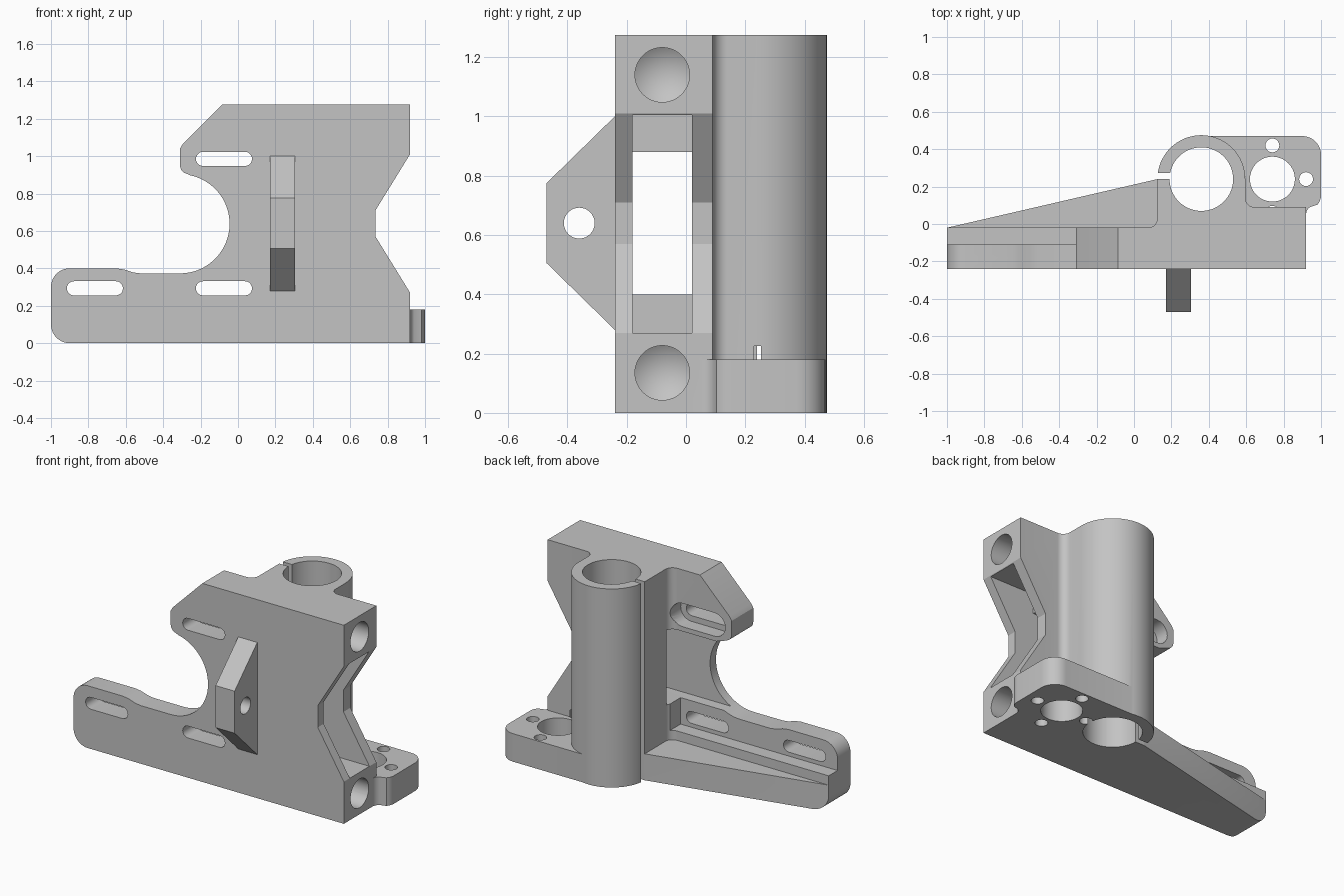
import bpy, bmesh, math

if "Cube" in bpy.data.objects:
    bpy.data.objects.remove(bpy.data.objects["Cube"])

H = 1.275  # overall height


def arc(cx, cy, r, a0, a1, n=10):
    """Points along an arc, angles in degrees."""
    return [(cx + r * math.cos(math.radians(a0 + (a1 - a0) * i / n)),
             cy + r * math.sin(math.radians(a0 + (a1 - a0) * i / n))) for i in range(n + 1)]


def circle(cx, cy, r, n=64):
    return arc(cx, cy, r, 0, 360 - 360 / n, n - 1)


def stadium(x0, x1, z, r):
    return arc(x1 - r, z, r, -90, 90) + arc(x0 + r, z, r, 90, 270)


def rect(a0, a1, b0, b1):
    return [(a0, b0), (a1, b0), (a1, b1), (a0, b1)]


def prism(name, pts, axis, lo, hi, tip=None):
    """Extrude an outline along an axis; tip gives the low end a conical point."""
    def place(p, d):
        return {'x': (d, p[0], p[1]), 'y': (p[0], d, p[1]), 'z': (p[0], p[1], d)}[axis]
    bm = bmesh.new()
    a = [bm.verts.new(place(p, lo)) for p in pts]
    b = [bm.verts.new(place(p, hi)) for p in pts]
    n = len(pts)
    for i in range(n):
        j = (i + 1) % n
        bm.faces.new((a[i], a[j], b[j], b[i]))
    bm.faces.new(b)
    if tip is None:
        bm.faces.new(a)
    else:
        mid = (sum(p[0] for p in pts) / n, sum(p[1] for p in pts) / n)
        t = bm.verts.new(place(mid, tip))
        for i in range(n):
            bm.faces.new((a[i], a[(i + 1) % n], t))
    bmesh.ops.recalc_face_normals(bm, faces=bm.faces[:])
    me = bpy.data.meshes.new(name)
    bm.to_mesh(me)
    bm.free()
    ob = bpy.data.objects.new(name, me)
    bpy.context.collection.objects.link(ob)
    return ob


def combine(base, other, op):
    """Apply a boolean and remove the helper."""
    m = base.modifiers.new(op, 'BOOLEAN')
    m.operation, m.solver, m.object = op, 'EXACT', other
    bpy.context.view_layer.objects.active = base
    bpy.ops.object.modifier_apply(modifier=m.name)
    bpy.data.objects.remove(other, do_unlink=True)


# Front plate with long lower arm, round bite and upper tab
notch = [(.92, 0), (.92, .27), (.735, .57), (.735, .71), (.92, 1.01), (.92, H)]
outline = ([(-1, 0)] + notch + [(-.085, H), (-.295, 1.065), (-.31, 1.04)]
           + arc(-.265, .95, .045, 180, 255, 5)
           + arc(-.31, .638, .265, 78, -90, 32)
           + [(-.52, .373), (-.56, .378), (-.61, .394), (-.65, .4)]
           + arc(-.9, .3, .1, 90, 180))
bracket = prism("bracket", outline, 'y', -.24, -.02)

# Thick right half, clamp block with fillets, clamp tube
plan = (arc(.075, .03, .05, -90, 0) + [(.125, .24), (.595, .24)]
        + arc(.645, .14, .05, 180, 270) + [(.645, -.1), (.075, -.1)])
combine(bracket, prism("body", [(.2, 0)] + notch + [(.2, H)], 'y', -.24, .09), 'UNION')
combine(bracket, prism("clamp_block", plan, 'z', 0, H), 'UNION')
combine(bracket, prism("clamp_tube", circle(.36, .24, .235), 'z', 0, H), 'UNION')

# Base flange and wedge-shaped gusset
flange = ([(.36, 0), (.92, 0), (.92, .05)] + arc(.97, .05, .05, 170, 125, 4)
          + arc(.92, .155, .08, -40, 0, 4) + arc(.9, .37, .1, 0, 90) + [(.36, .475)])
flange = [(x, min(y, .47)) for x, y in flange]
combine(bracket, prism("flange", flange, 'z', 0, .18), 'UNION')
gusset = [(-1, -.05), (.2, -.05), (.2, .24), (.125, .24), (-1, -.02)]
combine(bracket, prism("gusset", gusset, 'z', 0, .17), 'UNION')

# Front fin
fin = [(-.2, .28), (-.24, .28), (-.47, .505), (-.47, .775), (-.24, 1.0), (-.2, 1.0)]
combine(bracket, prism("fin", fin, 'x', .17, .305), 'UNION')

# Cut-outs
corner = [(-1.1, -.1), (-.9, -.1)] + arc(-.9, .1, .1, 270, 180) + [(-1.1, .1)]
cuts = [
    prism("round_corner", corner, 'y', -.5, .5),
    prism("arm_recess", rect(-1.1, .115, .23, .41), 'y', -.11, .015),
    prism("belt_channel", rect(-.18, .02, .4, .88), 'x', -1.1, 1.1),
    prism("belt_mouth", rect(-.18, .02, .27, 1.005), 'x', .6, 1.1),
    prism("tab_recess", stadium(-.265, .115, .985, .075), 'y', -.11, .01),
    prism("bore", circle(.36, .24, .17), 'z', -.1, 1.4),
    prism("clamp_slit", rect(.05, .25, .24, .272), 'z', -.1, 1.4),
    prism("motor_bore", circle(.74, .24, .12), 'z', -.1, .3),
    prism("fin_hole", circle(-.36, .64, .052, 32), 'x', .1, .4),
]
for x0, z in ((-.915, .293), (-.225, .293), (-.225, .985)):
    cuts.append(prism("slot", stadium(x0, x0 + .3, z, .038), 'y', -.4, .01))
for z in (.135, 1.14):
    cuts.append(prism("rod_hole", circle(-.08, z, .092, 48), 'x', .22, 1.1, tip=.16))
for x, y in ((.74, .42), (.92, .24), (.74, .06), (.56, .24)):
    cuts.append(prism("screw_hole", circle(x, y, .037, 24), 'z', -.1, .225))
for c in cuts:
    combine(bracket, c, 'DIFFERENCE')

# Colour and shading
grey = bpy.data.materials.new("grey")
grey.diffuse_color = (.55, .55, .55, 1)
grey.use_nodes = True
grey.node_tree.nodes["Principled BSDF"].inputs["Base Color"].default_value = grey.diffuse_color
bracket.data.materials.clear()
bracket.data.materials.append(grey)
bpy.ops.object.select_all(action='DESELECT')
bracket.select_set(True)
bpy.context.view_layer.objects.active = bracket
bpy.ops.object.shade_smooth_by_angle(angle=math.radians(30))
